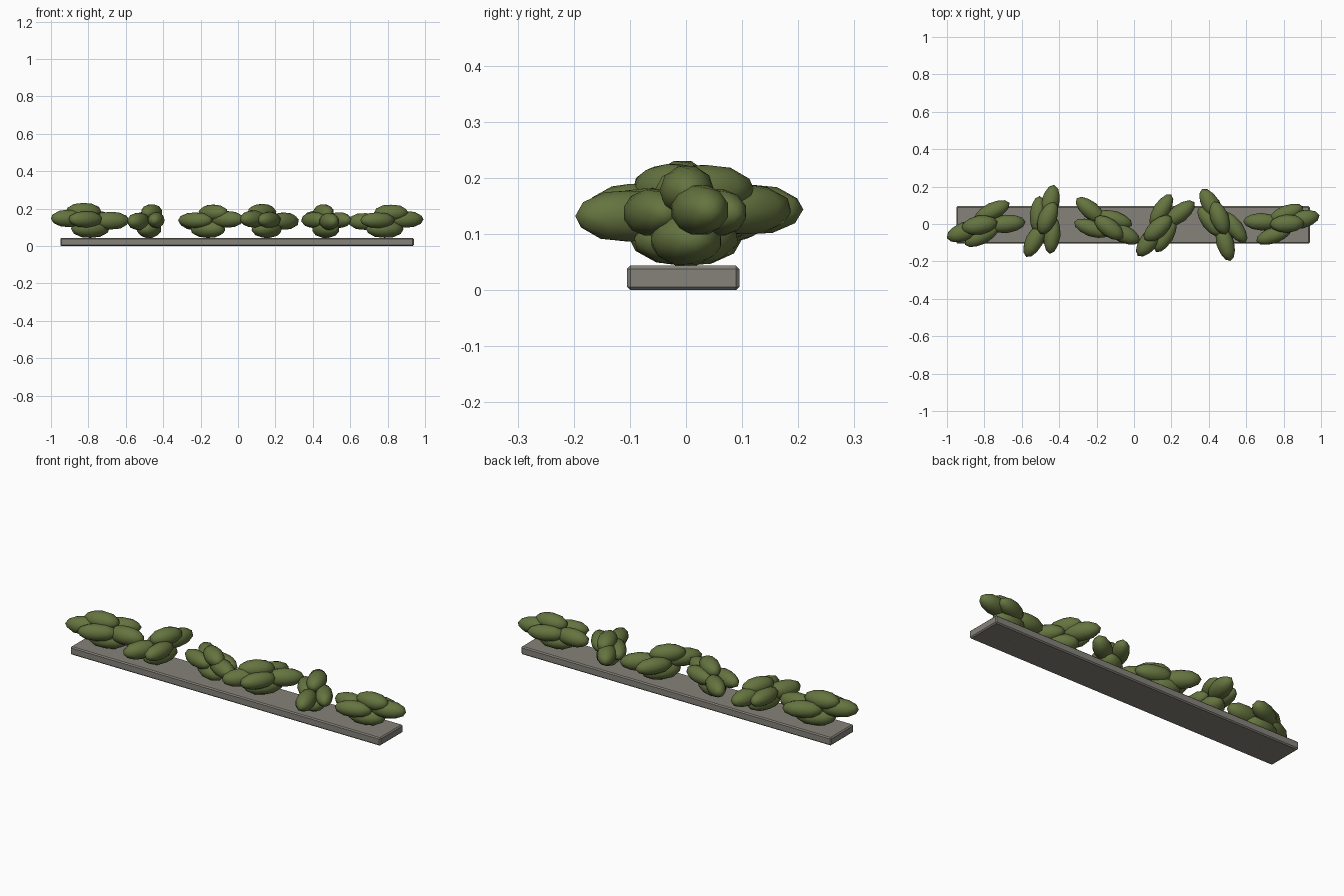
import bpy, bmesh
from math import radians
from mathutils import Matrix, Vector, Euler

if "Cube" in bpy.data.objects:
    bpy.data.objects.remove(bpy.data.objects["Cube"])


def material(name, rgb):
    m = bpy.data.materials.new(name)
    m.diffuse_color = (*rgb, 1)
    m.use_nodes = True
    m.node_tree.nodes["Principled BSDF"].inputs["Base Color"].default_value = m.diffuse_color
    return m


leaf_green = material("leaf_green", (0.13, 0.175, 0.05))
stone_grey = material("stone_grey", (0.24, 0.225, 0.195))


def finish(name, bm, mat, smooth=False):
    me = bpy.data.meshes.new(name)
    bm.to_mesh(me)
    bm.free()
    me.materials.append(mat)
    for p in me.polygons:
        p.use_smooth = smooth
    ob = bpy.data.objects.new(name, me)
    bpy.context.collection.objects.link(ob)
    return ob


# Bevelled base slab
bm = bmesh.new()
bmesh.ops.create_cube(bm, size=1, matrix=Matrix.LocRotScale(
    Vector((-0.005, -0.005, 0.022)), None, Vector((1.89, 0.2, 0.044))))
bmesh.ops.bevel(bm, geom=bm.edges[:], offset=0.006, segments=1, affect='EDGES')
finish("base_slab", bm, stone_grey)

# Foliage lobes of one shrub: centre, half sizes, yaw
LOBES = [
    ((0.000, 0.000, 0.092), (0.105, 0.065, 0.050), 0),     # low centre
    ((0.115, 0.003, 0.145), (0.102, 0.050, 0.047), 2),     # long tip
    ((-0.100, 0.032, 0.133), (0.100, 0.048, 0.048), -12),  # opposite tip
    ((0.040, 0.050, 0.140), (0.100, 0.045, 0.044), 10),    # left side
    ((-0.050, -0.053, 0.140), (0.100, 0.045, 0.044), 8),   # right side
    ((0.035, -0.005, 0.180), (0.095, 0.050, 0.047), -8),   # crown
]

# Six shrubs, each turned differently
POLE = Euler((0, radians(90), 0)).to_matrix().to_4x4()
TURNS = [(198, 1.03), (75, 0.99), (332, 0.98), (230, 1.0), (118, 0.99), (11, 0.98)]
for i, (turn, size) in enumerate(TURNS):
    x = -0.003 + (i - 2.5) * 0.315
    place = Matrix.Translation((x, 0, 0)) @ Matrix.Rotation(radians(turn), 4, 'Z')
    bm = bmesh.new()
    for c, half, yaw in LOBES:
        c = Vector((c[0] * size, c[1] * size, 0.044 + (c[2] - 0.044) * size))
        local = Matrix.LocRotScale(c, Euler((0, 0, radians(yaw))), Vector(half) * size)
        bmesh.ops.create_icosphere(bm, subdivisions=2, radius=1,
                                   matrix=place @ local @ POLE)
    finish(f"shrub_foliage_{i + 1}", bm, leaf_green, True)

    # Hidden stem through the slab
    bm = bmesh.new()
    bmesh.ops.create_cone(bm, cap_ends=True, segments=6, radius1=0.005, radius2=0.005,
                          depth=0.1, matrix=Matrix.Translation((x, 0, 0.05)))
    finish(f"shrub_stem_{i + 1}", bm, leaf_green)
